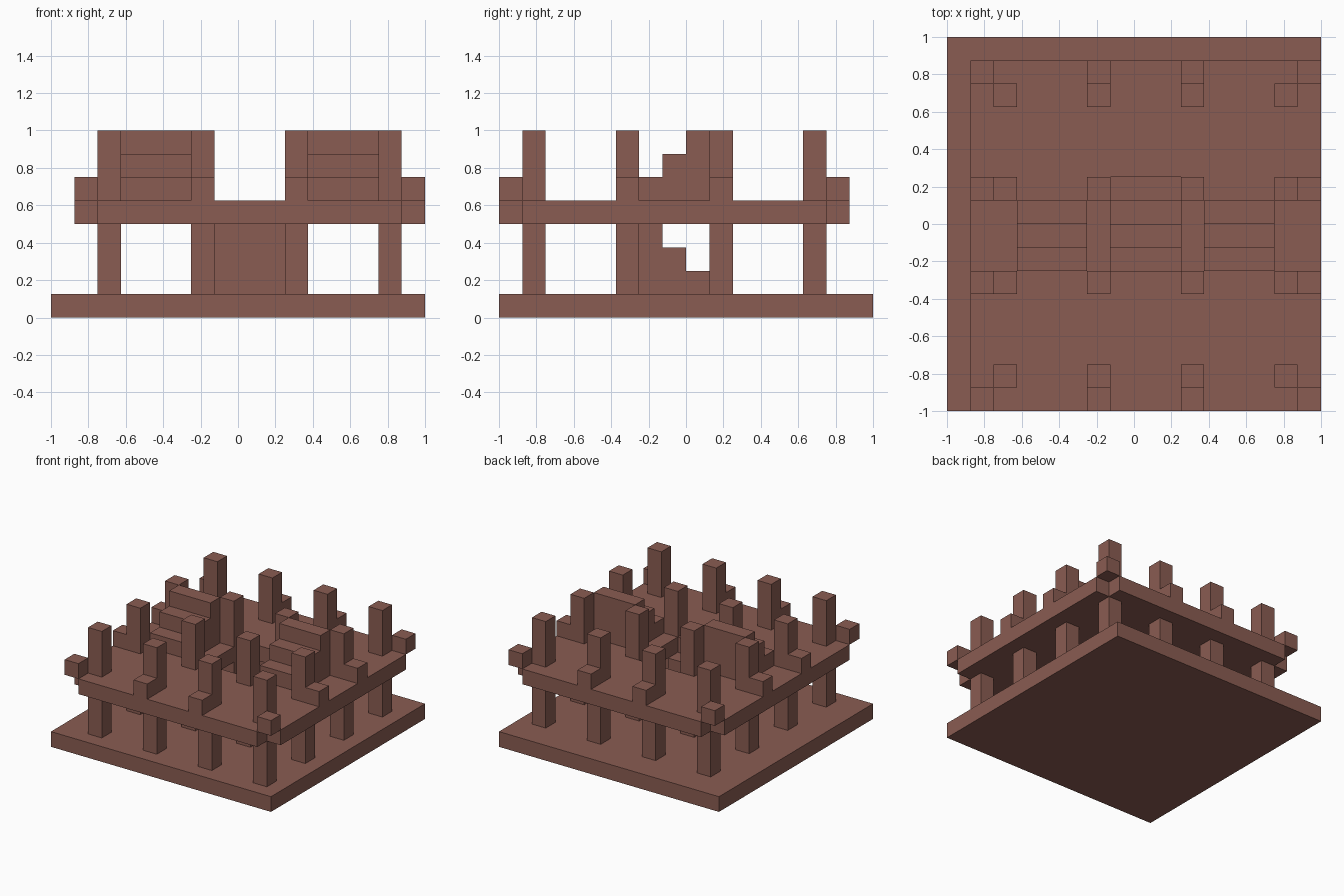
import bpy
import bmesh
from mathutils import Vector

cube = bpy.data.objects.get("Cube")
if cube:
    bpy.data.objects.remove(cube)

U = 0.125  # one block

clay = bpy.data.materials.new("clay_brown")
clay.use_nodes = True
colour = (0.254, 0.107, 0.084, 1)
clay.diffuse_color = colour
clay.node_tree.nodes["Principled BSDF"].inputs["Base Color"].default_value = colour


def add_object(name, bm):
    bmesh.ops.recalc_face_normals(bm, faces=bm.faces)
    mesh = bpy.data.meshes.new(name)
    bm.to_mesh(mesh)
    bm.free()
    mesh.materials.append(clay)
    obj = bpy.data.objects.new(name, mesh)
    bpy.context.collection.objects.link(obj)
    return obj


def box(name, low, high):
    """Box between two corners, measured in blocks."""
    bm = bmesh.new()
    bmesh.ops.create_cube(bm, size=1)
    low, high = Vector(low), Vector(high)
    for v in bm.verts:
        v.co = ((low + high) / 2 + v.co * (high - low)) * U
    return add_object(name, bm)


def extrude(bm, faces, direction):
    """Turn flat faces into a closed solid."""
    result = bmesh.ops.extrude_face_region(bm, geom=faces, use_keep_orig=True)
    moved = [g for g in result["geom"] if isinstance(g, bmesh.types.BMVert)]
    bmesh.ops.translate(bm, verts=moved, vec=Vector(direction) * U)


def stairs(name, x0, x1, z0, y_low, step):
    """Three solid steps; step is +1 when they rise to the back."""
    profile = [(0, 0), (0, 1), (1, 1), (1, 2), (2, 2), (2, 3), (3, 3), (3, 0)]
    bm = bmesh.new()
    verts = [bm.verts.new(Vector((x0, y_low + step * a, z0 + h)) * U)
             for a, h in profile]
    extrude(bm, [bm.faces.new(verts)], (x1 - x0, 0, 0))
    return add_object(name, bm)


# Ground slab
box("ground_slab", (-8, -8, 0), (8, 8, 1))

# Upper deck with notched corners and an open stairwell
xs = [-7, -6, -1, 2, 7, 8]
ys = [-8, -7, -2, 2, 6, 7]
bm = bmesh.new()
grid = [[bm.verts.new(Vector((x, y, 4)) * U) for y in ys] for x in xs]
cells = []
for i in range(5):
    for j in range(5):
        corner = i in (0, 4) and j in (0, 4)
        if corner or (i, j) == (2, 2):
            continue
        cells.append(bm.faces.new((grid[i][j], grid[i + 1][j],
                                   grid[i + 1][j + 1], grid[i][j + 1])))
extrude(bm, cells, (0, 0, 1))
loose = [v for v in bm.verts if not v.link_faces]
bmesh.ops.delete(bm, geom=loose, context="VERTS")
add_object("upper_deck", bm)

# Pillars on both floors
pillar_x = [-6, -2, 2, 6]
pillar_y = [-7, -3, 1, 5]
for x in pillar_x:
    for y in pillar_y:
        box("lower_pillar", (x, y, 1), (x + 1, y + 1, 4))
        box("upper_pillar", (x, y, 5), (x + 1, y + 1, 8))

# Parapet blocks along the deck edges and at its corners
for x in [-7] + pillar_x[1:3] + [7]:
    for y in [-8] + pillar_y[1:3] + [6]:
        if x in (-7, 7) or y in (-8, 6):
            box("parapet_block", (x, y, 5), (x + 1, y + 1, 6))

# Stairs: one flight below, two flights on the deck
stairs("lower_stairs", -1, 2, 1, 1, -1)
stairs("upper_stairs_right", -5, -2, 5, -2, 1)
stairs("upper_stairs_left", 3, 6, 5, -2, 1)
